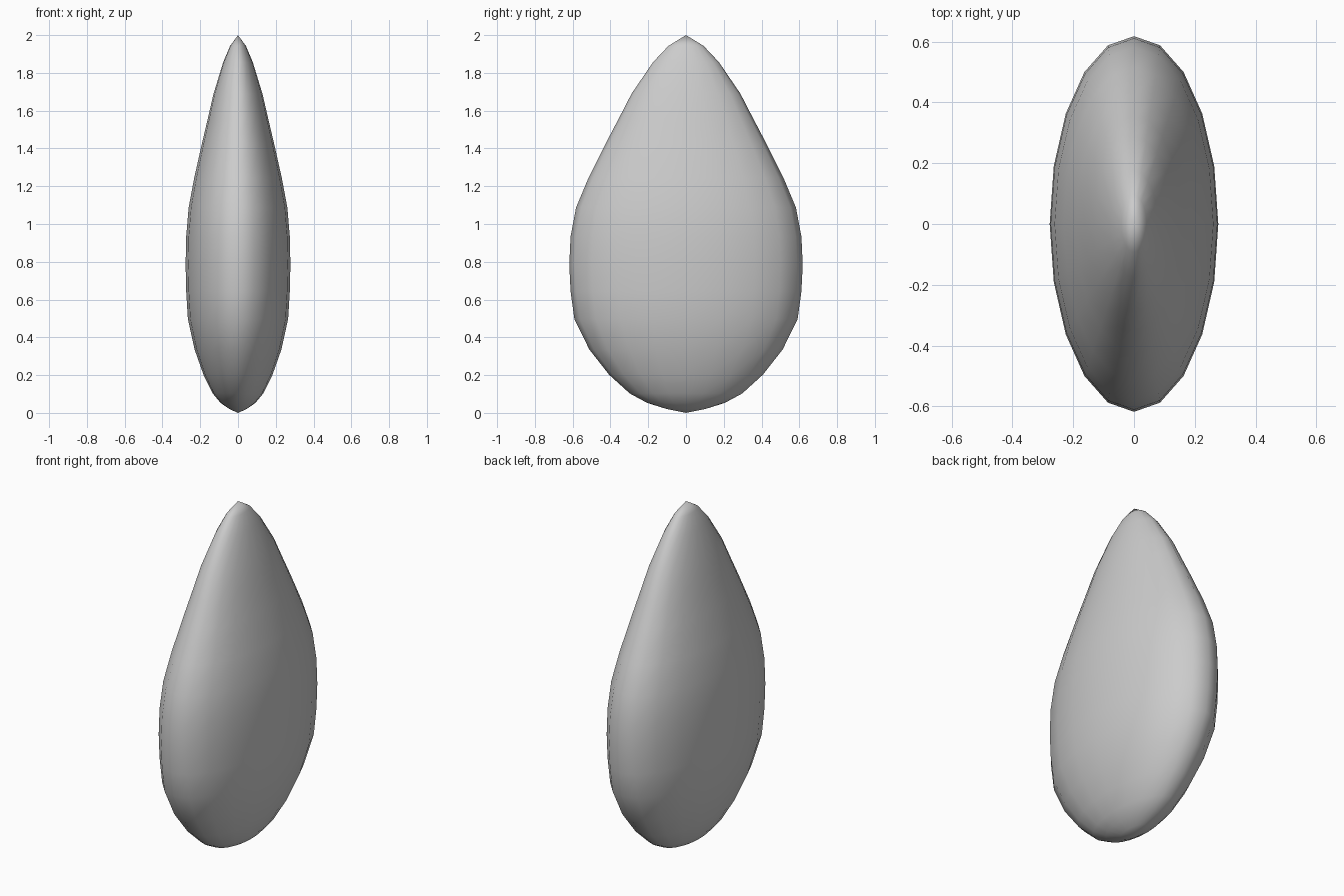
import bpy, bmesh, math

if "Cube" in bpy.data.objects:
    bpy.data.objects.remove(bpy.data.objects["Cube"])

# Half profile: (half depth along y, height)
PROFILE = [(0.1, 0.02), (0.206, 0.053), (0.298, 0.103), (0.407, 0.202),
           (0.512, 0.336), (0.591, 0.497), (0.611, 0.643), (0.618, 0.785),
           (0.611, 0.934), (0.582, 1.087), (0.516, 1.245), (0.426, 1.425),
           (0.355, 1.56), (0.288, 1.69), (0.175, 1.856), (0.093, 1.943)]
SIDES = 20
FLATTEN = 0.449  # width / depth ratio

bm = bmesh.new()
bottom = bm.verts.new((0, 0, 0))
top = bm.verts.new((0, 0, 2))

# Stacked elliptical rings
rings = []
for r, z in PROFILE:
    rings.append([bm.verts.new((r * FLATTEN * math.cos(a), r * math.sin(a), z))
                  for a in (2 * math.pi * i / SIDES for i in range(SIDES))])

# Skin between the rings, closed by a fan at each end
for i in range(SIDES):
    j = (i + 1) % SIDES
    for lo, hi in zip(rings, rings[1:]):
        bm.faces.new((lo[i], lo[j], hi[j], hi[i]))
    bm.faces.new((bottom, rings[0][j], rings[0][i]))
    bm.faces.new((top, rings[-1][i], rings[-1][j]))
for f in bm.faces:
    f.smooth = True
bmesh.ops.recalc_face_normals(bm, faces=bm.faces)

mesh = bpy.data.meshes.new("flattened_teardrop")
bm.to_mesh(mesh)
bm.free()
obj = bpy.data.objects.new("flattened_teardrop", mesh)
bpy.context.collection.objects.link(obj)
